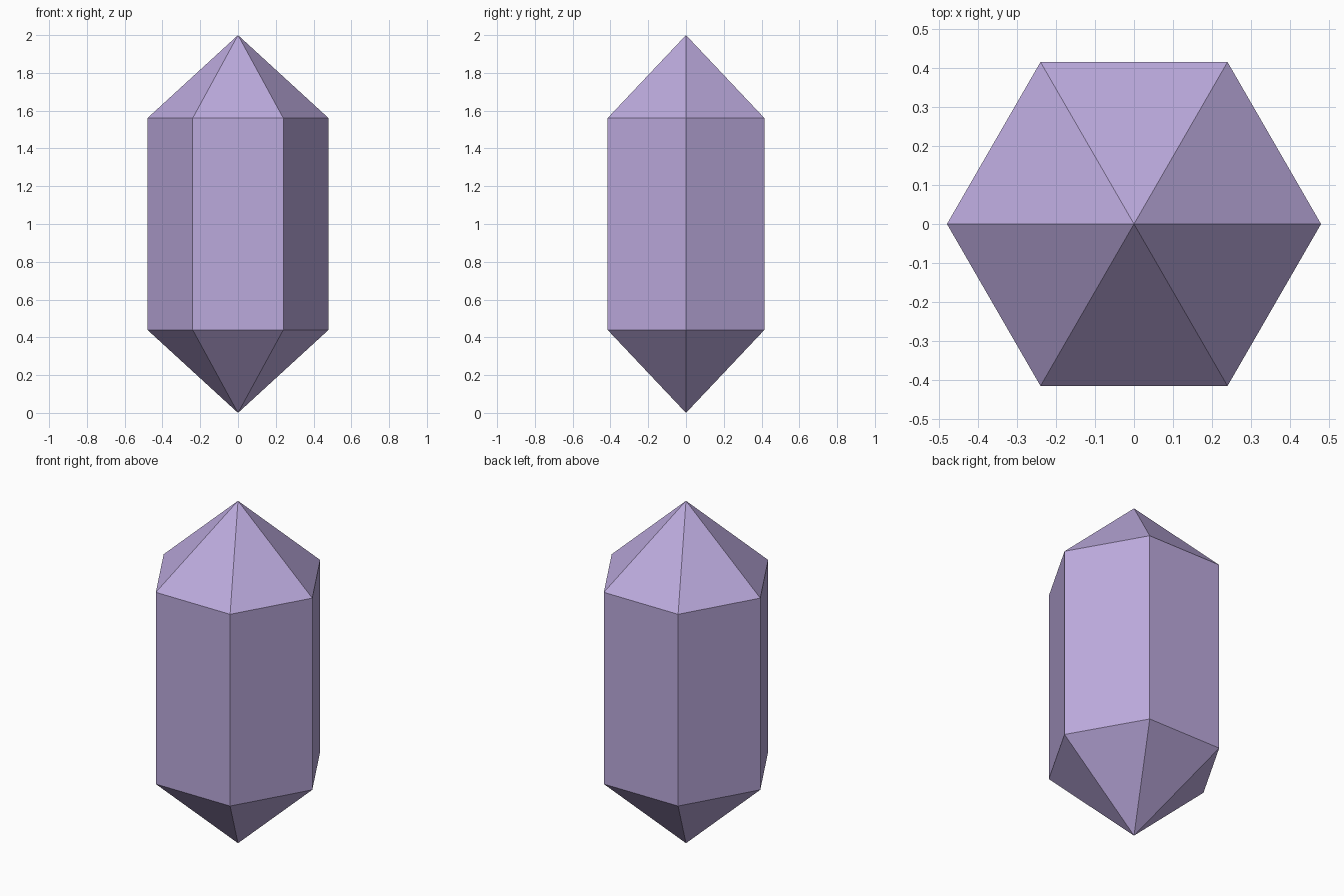
import bpy, bmesh
from math import cos, sin, tau

if "Cube" in bpy.data.objects:
    bpy.data.objects.remove(bpy.data.objects["Cube"])

SIDES, RADIUS = 6, 0.48
LOW, HIGH, TOP = 0.44, 1.56, 2.0

bm = bmesh.new()


def ring(z):
    return [bm.verts.new((RADIUS * cos(tau * i / SIDES), RADIUS * sin(tau * i / SIDES), z))
            for i in range(SIDES)]


# Hexagonal prism body with a pointed cap at each end
lower, upper = ring(LOW), ring(HIGH)
bottom_tip = bm.verts.new((0, 0, 0))
top_tip = bm.verts.new((0, 0, TOP))
for i in range(SIDES):
    j = (i + 1) % SIDES
    bm.faces.new((lower[i], lower[j], upper[j], upper[i]))
    bm.faces.new((upper[i], upper[j], top_tip))
    bm.faces.new((lower[j], lower[i], bottom_tip))
bmesh.ops.recalc_face_normals(bm, faces=bm.faces)

mesh = bpy.data.meshes.new("crystal")
bm.to_mesh(mesh)
bm.free()
crystal = bpy.data.objects.new("crystal", mesh)
bpy.context.collection.objects.link(crystal)

# Pale violet material
violet = bpy.data.materials.new("violet")
violet.diffuse_color = (0.5, 0.4, 0.72, 1)
violet.use_nodes = True
violet.node_tree.nodes["Principled BSDF"].inputs["Base Color"].default_value = violet.diffuse_color
mesh.materials.append(violet)
